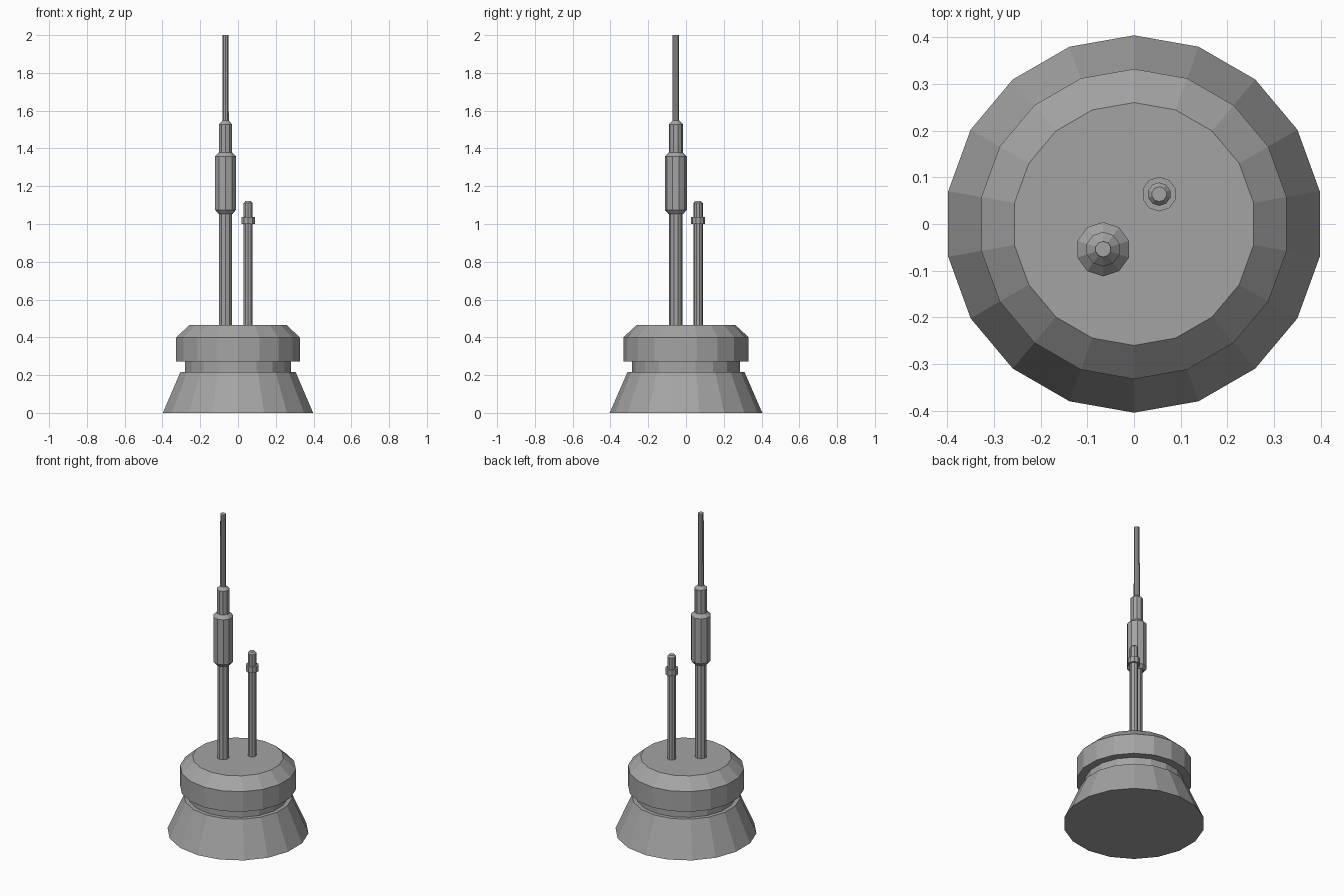
import bpy, bmesh
from math import sin, cos, tau

if "Cube" in bpy.data.objects:
    bpy.data.objects.remove(bpy.data.objects["Cube"])

# Dark grey paint
grey = bpy.data.materials.new("dark_grey")
grey.diffuse_color = (0.37, 0.37, 0.37, 1)
grey.use_nodes = True
grey.node_tree.nodes["Principled BSDF"].inputs["Base Color"].default_value = grey.diffuse_color


def lathe(name, profile, sides, x=0.0, y=0.0):
    """Closed flat-shaded turned solid; profile is (radius, z) from bottom to top."""
    bm = bmesh.new()
    rings = []
    for r, z in profile:
        # first corner points to +y
        rings.append([bm.verts.new((r * sin(tau * i / sides),
                                    r * cos(tau * i / sides), z))
                      for i in range(sides)])
    for a, b in zip(rings, rings[1:]):
        for i in range(sides):
            j = (i + 1) % sides
            bm.faces.new((a[i], a[j], b[j], b[i]))
    bm.faces.new(rings[0])
    bm.faces.new(rings[-1])
    bmesh.ops.recalc_face_normals(bm, faces=bm.faces)
    mesh = bpy.data.meshes.new(name)
    bm.to_mesh(mesh)
    bm.free()
    mesh.materials.append(grey)
    obj = bpy.data.objects.new(name, mesh)
    obj.location = (x, y, 0)
    bpy.context.collection.objects.link(obj)
    return obj


# Flared foot, recessed neck and chamfered cap
lathe("base", [(0.404, 0), (0.31, 0.216), (0.285, 0.216), (0.285, 0.273),
               (0.332, 0.273), (0.332, 0.4), (0.26, 0.466)], 18)

# Tall mast with thick sleeve, thinner sleeve and whip
lathe("tall_mast", [(0.035, 0.46), (0.035, 1.054), (0.04, 1.054),
                    (0.058, 1.075), (0.058, 1.358), (0.037, 1.379),
                    (0.037, 1.528), (0.018, 1.547),
                    (0.017, 2.0)], 10, -0.066, -0.054)

# Short mast with collar and chamfered tip
lathe("short_mast", [(0.025, 0.46), (0.025, 1.0), (0.037, 1.0),
                     (0.037, 1.037), (0.025, 1.037), (0.025, 1.11),
                     (0.016, 1.121)], 10, 0.054, 0.064)
